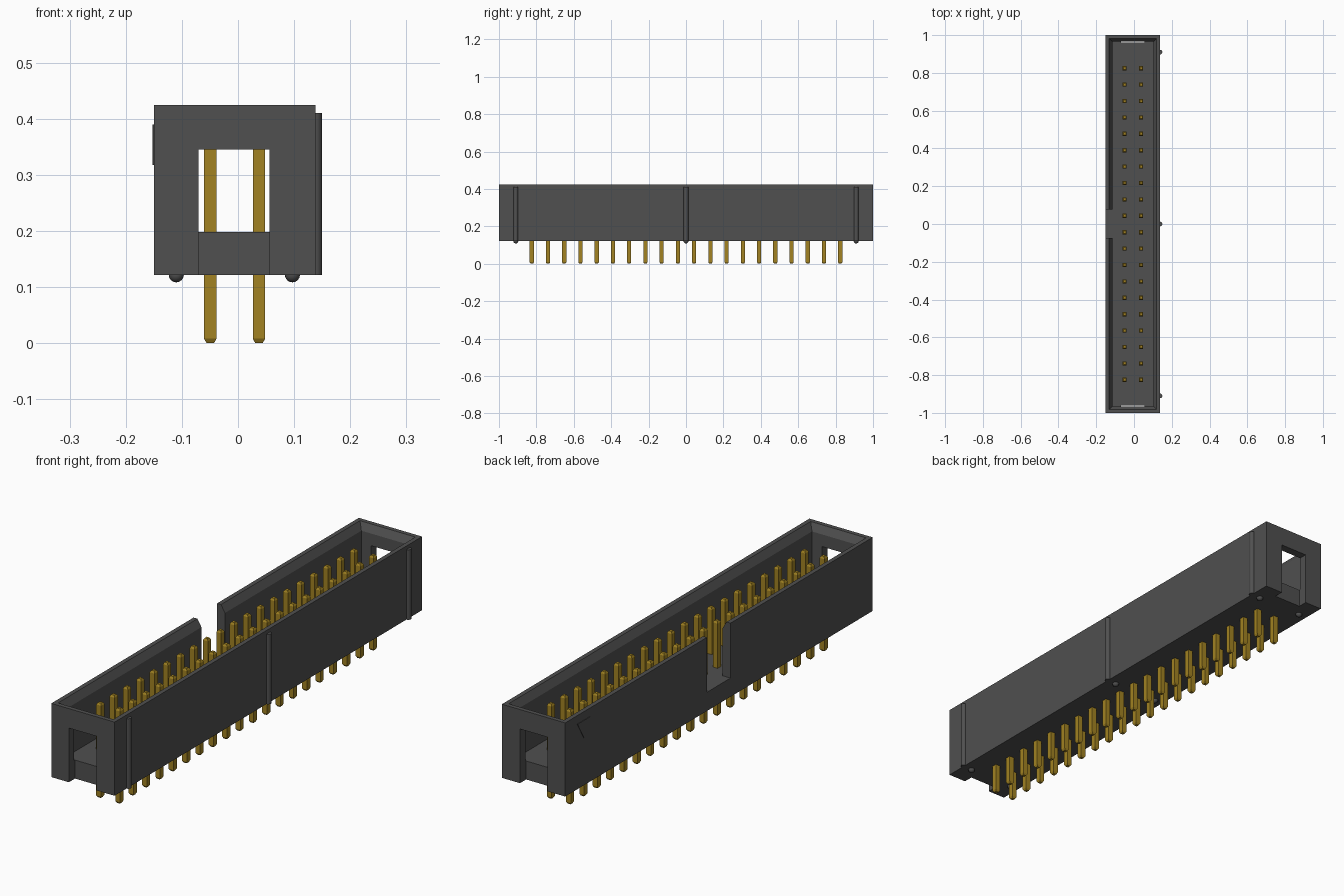
import bpy, bmesh, math
from mathutils import Matrix, Vector

cube = bpy.data.objects.get("Cube")
if cube:
    bpy.data.objects.remove(cube, do_unlink=True)


def material(name, rgb):
    m = bpy.data.materials.new(name)
    m.use_nodes = True
    m.diffuse_color = (*rgb, 1)
    bsdf = next(n for n in m.node_tree.nodes if n.type == 'BSDF_PRINCIPLED')
    bsdf.inputs["Base Color"].default_value = (*rgb, 1)
    return m


PLASTIC = material("dark grey plastic", (0.08, 0.08, 0.08))
GOLD = material("gold metal", (0.36, 0.225, 0.016))


def finish(name, bm, mat=None, smooth=False):
    bmesh.ops.recalc_face_normals(bm, faces=bm.faces)
    me = bpy.data.meshes.new(name)
    bm.to_mesh(me)
    bm.free()
    ob = bpy.data.objects.new(name, me)
    bpy.context.collection.objects.link(ob)
    if mat:
        me.materials.append(mat)
    bpy.ops.object.select_all(action='DESELECT')
    ob.select_set(True)
    bpy.context.view_layer.objects.active = ob
    if smooth:
        bpy.ops.object.shade_smooth_by_angle(angle=math.radians(40))
    return ob


def stack(bm, cx, cy, levels):
    """Closed solid of rectangles (half x, half y, z) joined in order."""
    rings = [[bm.verts.new((cx + sx * hx, cy + sy * hy, z))
              for sx, sy in ((-1, -1), (1, -1), (1, 1), (-1, 1))]
             for hx, hy, z in levels]
    for a, b in zip(rings, rings[1:]):
        for i in range(4):
            j = (i + 1) % 4
            bm.faces.new((a[i], a[j], b[j], b[i]))
    bm.faces.new(rings[0])
    bm.faces.new(rings[-1])


def box(bm, lo, hi):
    stack(bm, (lo[0] + hi[0]) / 2, (lo[1] + hi[1]) / 2,
          [((hi[0] - lo[0]) / 2, (hi[1] - lo[1]) / 2, z) for z in (lo[2], hi[2])])


CX = -0.006                       # centre line of the housing
X0, X1 = CX - 0.144, CX + 0.144   # side walls
BASE, FLOOR, TOP = 0.122, 0.198, 0.425

# Housing: open tray with a chamfered inner rim
bm = bmesh.new()
stack(bm, CX, 0, [(0.144, 1.0, BASE), (0.144, 1.0, TOP),
                  (0.126, 0.982, TOP), (0.108, 0.965, TOP - 0.03),
                  (0.108, 0.965, FLOOR)])
housing = finish("housing", bm, PLASTIC)

# Key slot in one long wall and a window notch in each end wall
bm = bmesh.new()
box(bm, (X0 - 0.1, -0.075, FLOOR + 0.001), (CX - 0.09, 0.078, TOP + 0.1))
for y0, y1 in ((-1.1, -0.96), (0.96, 1.1)):
    box(bm, (-0.07, y0, 0.0), (0.056, y1, 0.345))
cutter = finish("slot_cutter", bm, PLASTIC)
cutter.hide_render = True

mod = housing.modifiers.new("slots", 'BOOLEAN')
mod.operation = 'DIFFERENCE'
mod.solver = 'EXACT'
mod.object = cutter
bpy.context.view_layer.objects.active = housing
bpy.ops.object.modifier_apply(modifier=mod.name)
bpy.data.objects.remove(cutter, do_unlink=True)

# Rounded ribs on the other long wall
bm = bmesh.new()
for y in (-0.91, 0, 0.91):
    bmesh.ops.create_cone(bm, cap_ends=True, segments=16, radius1=0.0125,
                          radius2=0.0125, depth=0.41 - BASE,
                          matrix=Matrix.Translation((X1 - 0.0005, y, (0.41 + BASE) / 2)))
finish("side_ribs", bm, PLASTIC, smooth=True)

# Small domed feet under the housing
bm = bmesh.new()
for x in (-0.11, 0.097):
    for y in (-0.91, 0, 0.91):
        bmesh.ops.create_uvsphere(bm, u_segments=16, v_segments=8, radius=0.0135,
                                  matrix=Matrix.Translation((x, y, BASE)))
finish("feet", bm, PLASTIC, smooth=True)

# Raised triangle marking the first pin
bm = bmesh.new()
tri = [bm.verts.new((X0 + 0.002, y, z))
       for y, z in ((0.838, 0.39), (0.922, 0.39), (0.88, 0.318))]
face = bm.faces.new(tri)
ext = bmesh.ops.extrude_face_region(bm, geom=[face])
bmesh.ops.translate(bm, vec=Vector((-0.004, 0, 0)),
                    verts=[v for v in ext["geom"] if isinstance(v, bmesh.types.BMVert)])
finish("first_pin_mark", bm, PLASTIC)

# Two rows of twenty square pins with tapered tips
PITCH, W, TIP = 0.0868, 0.011, 0.0065
bm = bmesh.new()
for x in (CX - PITCH / 2, CX + PITCH / 2):
    for i in range(20):
        stack(bm, x, (i - 9.5) * PITCH,
              [(TIP, TIP, 0), (W, W, 0.008), (W, W, 0.382), (TIP, TIP, 0.39)])
finish("pins", bm, GOLD)
